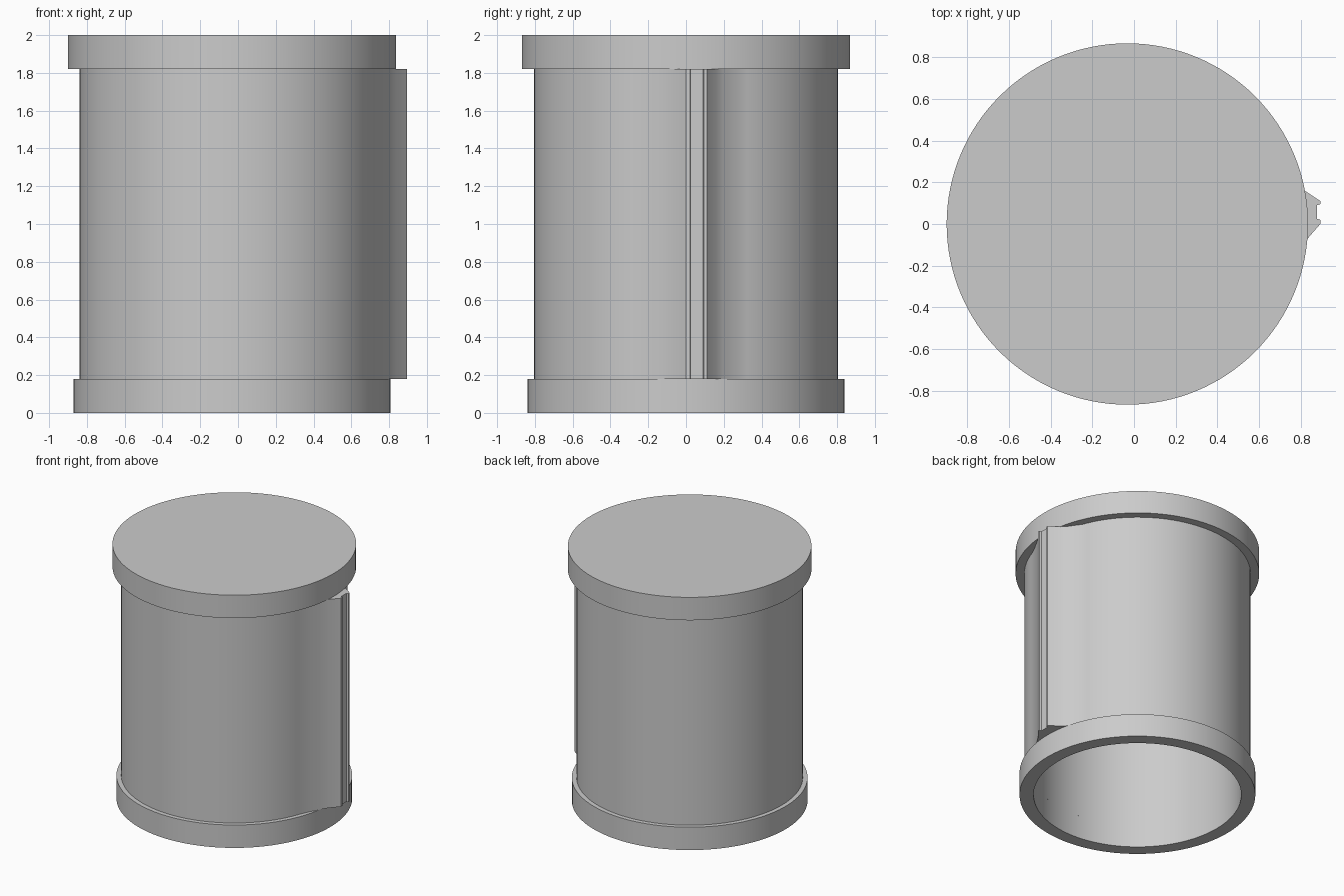
import bpy, bmesh, math

cube = bpy.data.objects.get("Cube")
if cube:
    bpy.data.objects.remove(cube, do_unlink=True)

CX = -0.032          # axis of the round parts
INNER = 0.74         # radius of the hollow
SEGMENTS = 128

grey = bpy.data.materials.new("plain_grey")
grey.use_nodes = True
colour = (0.6, 0.6, 0.6, 1)
grey.diffuse_color = colour
grey.node_tree.nodes["Principled BSDF"].inputs["Base Color"].default_value = colour


def arc(radius, start, end, count):
    """Points on a circle about the axis, end point left out."""
    step = (end - start) / count
    return [(CX + radius * math.cos(start + i * step),
             radius * math.sin(start + i * step)) for i in range(count)]


def finish(bm, name):
    bmesh.ops.recalc_face_normals(bm, faces=bm.faces[:])
    mesh = bpy.data.meshes.new(name)
    bm.to_mesh(mesh)
    bm.free()
    mesh.materials.append(grey)
    ob = bpy.data.objects.new(name, mesh)
    bpy.context.collection.objects.link(ob)
    bpy.ops.object.select_all(action="DESELECT")
    ob.select_set(True)
    bpy.context.view_layer.objects.active = ob
    bpy.ops.object.shade_smooth_by_angle(angle=math.radians(20))


def tube(name, outline, z0, z1):
    """Upright wall with the given outer outline and a round hollow."""
    bm = bmesh.new()
    hollow = []
    for x, y in outline:
        a = math.atan2(y, x - CX)
        hollow.append((CX + INNER * math.cos(a), INNER * math.sin(a)))
    rings = [[bm.verts.new((x, y, z)) for x, y in pts]
             for pts, z in ((outline, z0), (outline, z1), (hollow, z1), (hollow, z0))]
    n = len(outline)
    for k in range(4):
        a, b = rings[k], rings[(k + 1) % 4]
        for i in range(n):
            j = (i + 1) % n
            bm.faces.new((a[i], a[j], b[j], b[i]))
    finish(bm, name)


# Bottom collar, open underneath
tube("bottom_collar", arc(0.84, 0, math.tau, SEGMENTS), 0, 0.18)

# Body wall with the flared, grooved rib on its left side
rib = [(0.731, -0.26), (0.762, -0.195), (0.798, -0.13), (0.834, -0.07),
       (0.895, 0.0), (0.895, 0.02), (0.88, 0.025), (0.88, 0.09),
       (0.895, 0.095), (0.895, 0.11), (0.82, 0.16), (0.786, 0.195),
       (0.755, 0.24)]
start = math.asin(0.29 / 0.806)
end = math.tau - math.asin(0.26 / 0.806)
tube("body_wall", rib + arc(0.806, start, end, SEGMENTS), 0.18, 1.82)

# Solid lid
bm = bmesh.new()
lid = bm.faces.new([bm.verts.new((x, y, 1.82))
                    for x, y in arc(0.868, 0, math.tau, SEGMENTS)])
top = bmesh.ops.extrude_face_region(bm, geom=[lid], use_keep_orig=True)["geom"]
bmesh.ops.translate(bm, vec=(0, 0, 0.18),
                    verts=[v for v in top if isinstance(v, bmesh.types.BMVert)])
finish(bm, "lid")
